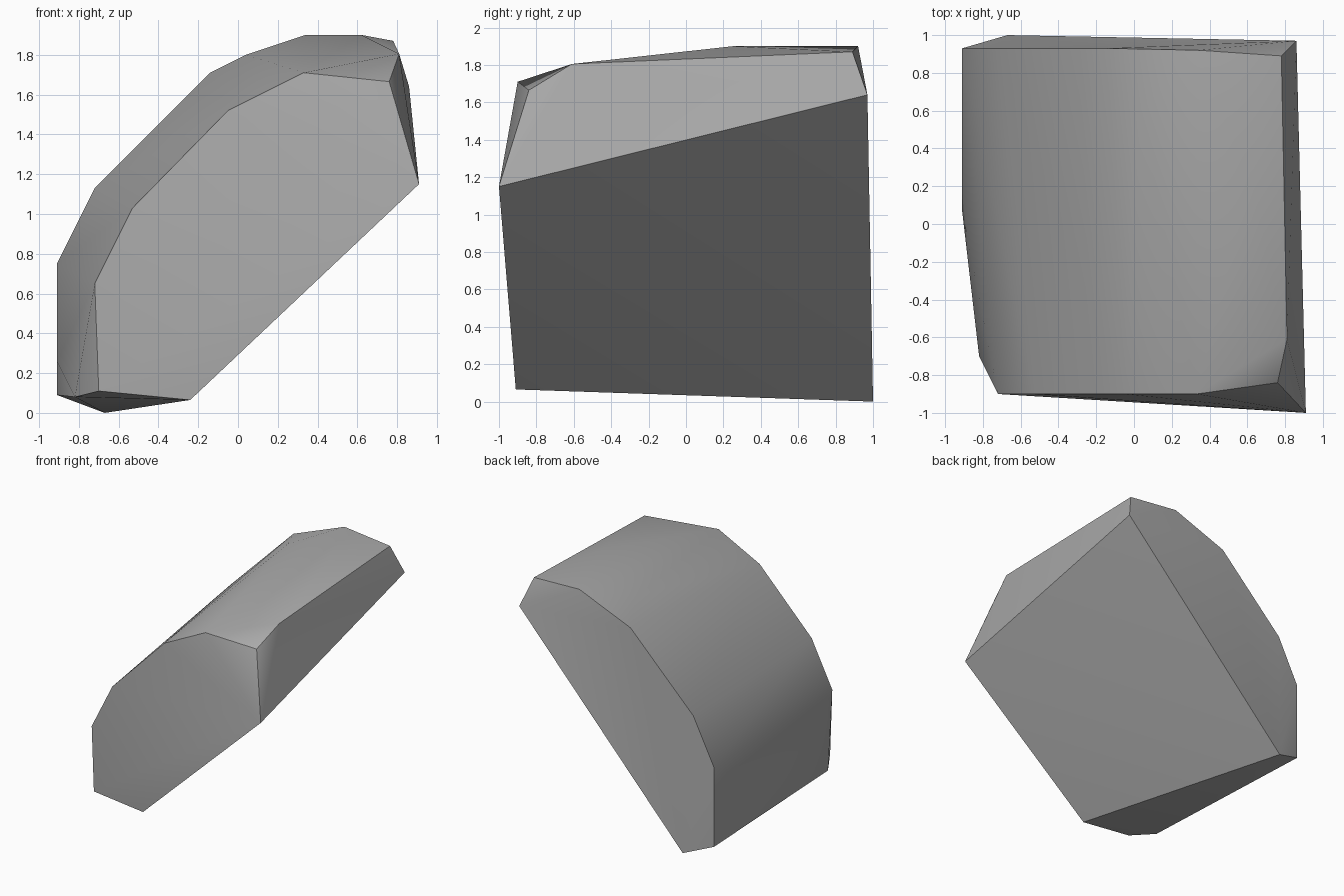
import bpy, bmesh
from math import radians

old = bpy.data.objects.get("Cube")
if old:
    bpy.data.objects.remove(old, do_unlink=True)

# Stone colour
stone = bpy.data.materials.new("stone grey")
stone.use_nodes = True
grey = (0.4, 0.4, 0.4, 1)
stone.diffuse_color = grey
stone.node_tree.nodes["Principled BSDF"].inputs["Base Color"].default_value = grey

# Corners of the boulder: front face, back face, then chipped corners
front = [(0.91, -1, 1.15), (0.76, -0.84, 1.665), (0.33, -0.9, 1.71), (-0.05, -0.9, 1.52),
         (-0.53, -0.9, 1.03), (-0.72, -0.9, 0.65), (-0.7, -0.9, 0.11), (-0.24, -0.91, 0.065)]
back = [(0.86, 0.97, 1.64), (0.78, 0.89, 1.87), (0.34, 0.92, 1.9), (-0.14, 0.93, 1.71),
        (-0.72, 0.93, 1.13), (-0.91, 0.93, 0.75), (-0.91, 0.93, 0.09), (-0.67, 1, 0)]
chips = [(0.81, -0.61, 1.805), (0.62, 0.25, 1.9), (0.04, 0.6, 1.8),
         (-0.82, -0.7, 0.08), (-0.91, 0.07, 0.26)]

# Wrap the corners in a convex skin
bm = bmesh.new()
for corner in front + back + chips:
    bm.verts.new(corner)
hull = bmesh.ops.convex_hull(bm, input=bm.verts[:])
bmesh.ops.delete(bm, geom=[v for v in bm.verts if not v.link_faces], context='VERTS')
bmesh.ops.dissolve_limit(bm, angle_limit=radians(1), verts=bm.verts[:], edges=bm.edges[:])
bmesh.ops.recalc_face_normals(bm, faces=bm.faces[:])
mesh = bpy.data.meshes.new("boulder")
bm.to_mesh(mesh)
bm.free()

boulder = bpy.data.objects.new("boulder", mesh)
bpy.context.collection.objects.link(boulder)
mesh.materials.append(stone)

# Soft facets with crisp main edges
bpy.ops.object.select_all(action='DESELECT')
boulder.select_set(True)
bpy.context.view_layer.objects.active = boulder
bpy.ops.object.shade_smooth_by_angle(angle=radians(30))
